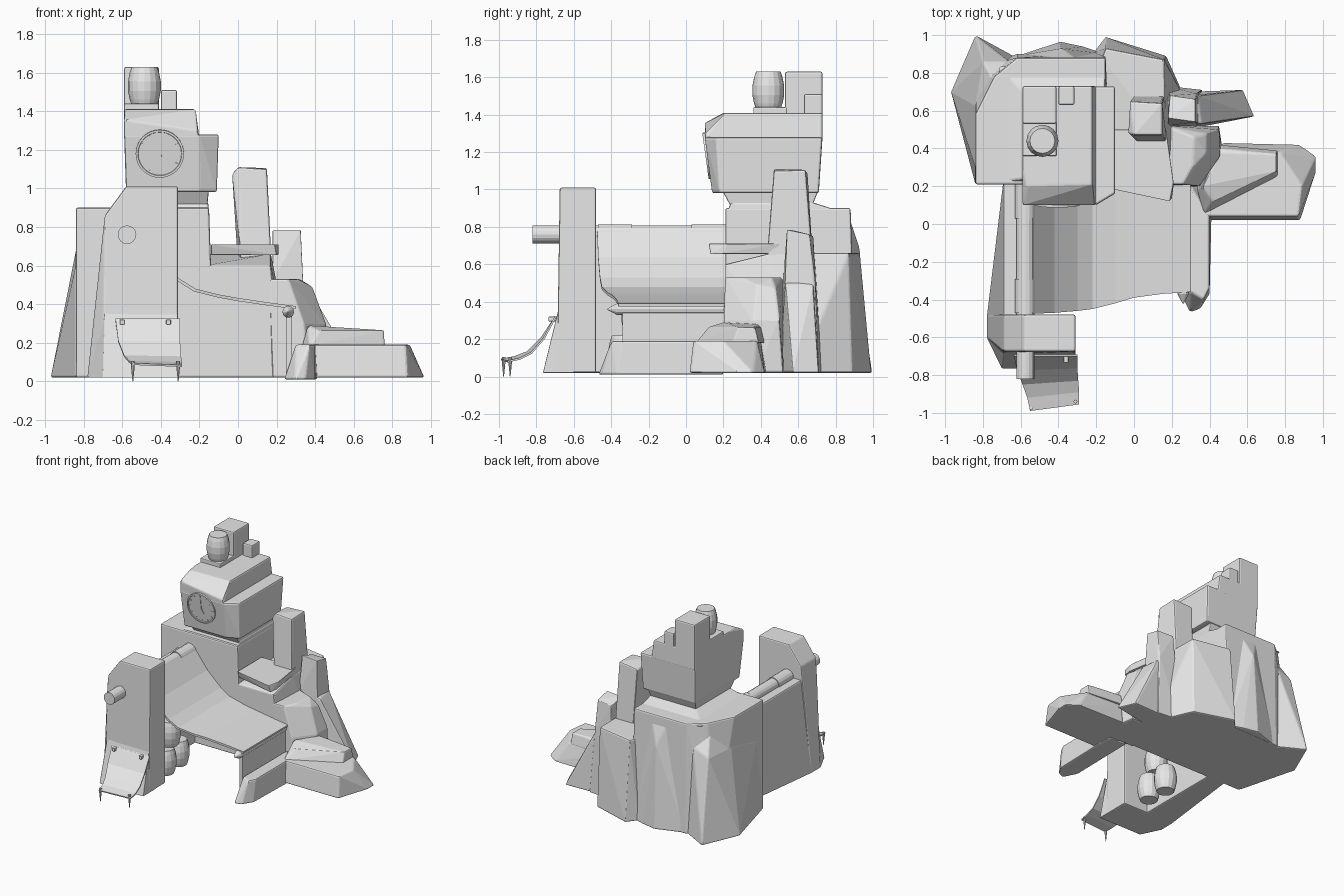
import bpy, bmesh, math
from mathutils import Matrix

stone = bpy.data.materials.new("plain grey")
stone.diffuse_color = (0.8, 0.8, 0.8, 1)


def add(name, bm, bevel=0.0):
    bmesh.ops.recalc_face_normals(bm, faces=bm.faces)
    me = bpy.data.meshes.new(name)
    bm.to_mesh(me)
    bm.free()
    ob = bpy.data.objects.new(name, me)
    bpy.context.collection.objects.link(ob)
    me.materials.append(stone)
    if bevel:
        m = ob.modifiers.new("bevel", "BEVEL")
        m.width, m.segments = bevel, 2
        m.limit_method, m.angle_limit = "ANGLE", math.radians(20)
    return ob


def hull(name, pts, bevel=0.01):
    """Faceted rock: convex hull of a few corner points."""
    bm = bmesh.new()
    for p in pts:
        bm.verts.new(p)
    bmesh.ops.convex_hull(bm, input=bm.verts[:])
    loose = [v for v in bm.verts if not v.link_faces]
    bmesh.ops.delete(bm, geom=loose, context="VERTS")
    bmesh.ops.dissolve_limit(bm, angle_limit=math.radians(4), verts=bm.verts[:], edges=bm.edges[:])
    return add(name, bm, bevel)


def ring(z, *xy):
    return [(x, y, z) for x, y in xy]


def box(name, x0, x1, y0, y1, z0, z1, bevel=0.01):
    c = ((x0, y0), (x1, y0), (x1, y1), (x0, y1))
    return hull(name, ring(z0, *c) + ring(z1, *c), bevel)


def lathe(name, profile, matrix, sides=16):
    """Closed turned shape about local z from (radius, z) pairs."""
    bm = bmesh.new()
    rings = []
    for r, z in profile:
        rings.append([bm.verts.new((r * math.cos(2 * math.pi * i / sides),
                                    r * math.sin(2 * math.pi * i / sides), z)) for i in range(sides)])
    for a, b in zip(rings, rings[1:]):
        for i in range(sides):
            j = (i + 1) % sides
            bm.faces.new((a[i], a[j], b[j], b[i]))
    bm.faces.new(rings[0][::-1])
    bm.faces.new(rings[-1])
    bm.transform(matrix)
    return add(name, bm)


def along_y(x, y, z):
    return Matrix.Translation((x, y, z)) @ Matrix.Rotation(-math.pi / 2, 4, "X")


def barrel(name, x, y, z):
    lathe(name, [(.066, 0), (.076, .03), (.085, .075), (.085, .125), (.076, .17), (.066, .2)],
          Matrix.Translation((x, y, z)))


# Main back rock with two spurs at its foot
hull("main_rock",
     ring(.90, (-.84, .21), (-.84, .58), (-.74, .78), (-.62, .88), (-.15, .88), (-.15, .21))
     + ring(.02, (-.84, .21), (-.84, .82), (-.62, .90), (-.15, .91), (-.12, .21)))
hull("left_rock_spur",
     [(-.84, .3, .6), (-.84, .62, .68), (-.80, .86, .66), (-.66, .86, .72), (-.74, .75, .85)]
     + ring(.02, (-.84, .21), (-.97, .7), (-.84, 1.0), (-.74, .92), (-.62, .88)))
hull("back_rock_spur",
     [(-.45, .87, .86), (-.3, .87, .86), (-.38, .93, .68)]
     + ring(.02, (-.62, .89), (-.39, .965), (-.27, .94), (-.15, .9)))
# Lower right part of the rock
hull("right_rock",
     ring(.60, (-.17, .21), (.17, .21)) + ring(.66, (-.17, .88), (.16, .87), (.17, .45)) + [(-.15, .93, .66)]
     + ring(.02, (-.22, .9), (-.17, .21), (.22, .21), (.30, .6), (.19, .78), (.17, .89), (-.15, .99)))
# Rounded lump below the ledge
hull("rock_lump",
     ring(.53, (.16, .21), (.26, .21), (.31, .3), (.32, .46), (.17, .52)) + [(.385, .38, .49), (.385, .48, .47)]
     + ring(.3, (.18, .2), (.34, .2), (.455, .36), (.45, .5))
     + ring(.02, (.18, .2), (.38, .2), (.47, .38), (.45, .52), (.17, .52)))
# Upright shard and its spur to the right
hull("rock_shard",
     [(.18, .56, .785), (.325, .54, .785), (.325, .66, .76), (.19, .68, .75)]
     + ring(.52, (.18, .52), (.33, .52), (.33, .69), (.18, .69))
     + ring(.02, (.18, .5), (.36, .51), (.36, .71), (.18, .73)))
hull("rock_spur",
     [(.3, .53, .52), (.36, .53, .49), (.34, .68, .49), (.3, .68, .52), (.45, .56, .3), (.43, .68, .3)]
     + ring(.02, (.28, .5), (.64, .57), (.58, .71), (.28, .7)))
# Tall stone pillar and ledge
hull("stone_pillar",
     [(-.03, .48, 1.07), (.0, .47, 1.11), (.15, .47, 1.10), (.15, .64, 1.105), (-.02, .65, 1.09)]
     + ring(.6, (.02, .43), (.175, .43), (.16, .68), (.0, .68)))
hull("stone_ledge",
     ring(.71, (-.14, .19), (.19, .12), (.21, .22), (.17, .5), (-.14, .5))
     + ring(.655, (-.14, .21), (.2, .13), (.21, .2), (.16, .5), (-.14, .5)), .006)

# Low star-shaped rocks at the front right
hull("right_foot_rock",
     ring(.19, (.36, .04), (.87, .04), (.89, .2), (.77, .38), (.45, .4))
     + ring(.02, (.38, .02), (.88, .02), (.965, .28), (.965, .36), (.88, .42), (.78, .39), (.47, .43), (.3, .2)))
hull("upper_foot_slab",
     ring(.265, (.42, .12), (.46, .4), (.755, .37), (.755, .28)) + [(.36, .2, .29), (.46, .38, .28)]
     + ring(.18, (.37, .05), (.33, .19), (.46, .42), (.76, .39), (.76, .25)), .008)
hull("front_foot_rock",
     ring(.19, (.3, -.36), (.37, -.40), (.4, -.34), (.4, .04), (.3, .2))
     + ring(.01, (.24, -.36), (.295, -.47), (.35, -.45), (.4, -.37), (.41, .03), (.4, .2), (.25, .2)))

# Side wall and front pillar with flared foot
hull("side_wall",
     ring(.75, (-.69, -.5), (-.53, -.5), (-.53, .24), (-.69, .24))
     + ring(.02, (-.78, -.5), (-.53, -.5), (-.53, .24), (-.69, .24)))
hull("front_pillar",
     [(x, y, z) for y in (-.675, -.48) for x, z in ((-.31, 1.01), (-.58, 1.01), (-.69, .86))]
     + ring(.02, (-.31, -.69), (-.70, -.69), (-.78, -.60), (-.78, -.48), (-.31, -.48)))
hull("pillar_foot",
     ring(.36, (-.315, -.682), (-.69, -.682), (-.69, -.6), (-.32, -.6))
     + ring(.02, (-.31, -.765), (-.70, -.765), (-.78, -.60), (-.31, -.6)), .004)

# Pipe through the pillar, with collars on the wall
lathe("pipe", [(.048, 0), (.048, 1.03)], along_y(-.575, -.82, .76))
for k, y in enumerate((-.47, .03)):
    lathe("pipe_collar_%d" % (k + 1), [(.054, 0), (.054, .18)], along_y(-.575, y, .76))

# Curved ramp between wall and rocks: x, z, front y
bm = bmesh.new()
prof = [(-.535, .79, -.475), (-.42, .64, -.47), (-.30, .53, -.46), (-.22, .48, -.45),
        (-.1, .45, -.42), (0, .432, -.39), (.15, .41, -.37), (.3, .39, -.36)]
edge = [(bm.verts.new((x, y, z)), bm.verts.new((x, .22, z))) for x, z, y in prof]
for a, b in zip(edge, edge[1:]):
    bm.faces.new((a[0], b[0], b[1], a[1]))
ramp = add("curved_ramp", bm)
s = ramp.modifiers.new("thickness", "SOLIDIFY")
s.thickness, s.offset = .016, -1
# Ramp edge log with pointed tip, and support panel
lathe("ramp_edge_log", [(.004, -.42), (.03, -.37), (.03, .22)], along_y(.26, 0, .36), 12)
box("ramp_support", .248, .28, -.34, .22, .04, .38, .004)

# Barrels stored below the ramp
for k, (x, y, z) in enumerate(((-.42, -.33, .02), (-.43, -.15, .02), (-.43, -.26, .22))):
    barrel("stored_barrel_%d" % (k + 1), x, y, z)

# Tower neck and head
hull("tower_neck_base",
     ring(.88, (-.72, .22), (-.15, .22), (-.15, .84), (-.72, .84))
     + ring(.93, (-.57, .24), (-.155, .24), (-.155, .68), (-.57, .68)))
hull("tower_neck",
     ring(.90, (-.56, .245), (-.16, .245), (-.16, .67), (-.56, .67))
     + ring(1.0, (-.58, .19), (-.15, .19), (-.15, .71), (-.58, .71)), .006)
hull("tower_head",
     ring(.98, (-.58, .14), (-.2, .14), (-.11, .18), (-.11, .71), (-.58, .71))
     + ring(1.28, (-.59, .10), (-.2, .10), (-.1, .16), (-.1, .73), (-.59, .73)), .012)
hull("tower_cap",
     [(-.59, .10, 1.355), (-.21, .10, 1.30)]
     + ring(1.26, (-.59, .103), (-.2, .103), (-.2, .73), (-.59, .73))
     + ring(1.41, (-.57, .2), (-.22, .21), (-.22, .73), (-.59, .73), (-.59, .3)))
# Blocks and barrel on the roof
box("roof_block_tall", -.59, -.41, .53, .73, 1.38, 1.63)
box("roof_block_small", -.40, -.315, .63, .73, 1.38, 1.51)
box("barrel_base", -.59, -.41, .36, .54, 1.38, 1.44, .006)
barrel("roof_barrel", -.485, .44, 1.43)

# Clock face, tilted with the front of the head
tilt = Matrix.Translation((-.405, .112, 1.18)) @ Matrix.Rotation(math.radians(98), 4, "X")
lathe("clock_face", [(.125, -.01), (.125, .008), (.114, .008), (.112, .003)], tilt, 32)


def bar(name, angle, r0, r1, w, h):
    bm = bmesh.new()
    bmesh.ops.create_cube(bm, size=1)
    bm.transform(tilt @ Matrix.Rotation(angle, 4, "Z") @ Matrix.Translation((0, (r0 + r1) / 2, h))
                 @ Matrix.Diagonal((w, r1 - r0, .006, 1)))
    add(name, bm)


for i in range(12):
    bar("clock_tick_%d" % (i + 1), i * math.pi / 6, .095, .108, .004, .003)
bar("clock_long_hand", 0, -.005, .08, .006, .004)
bar("clock_short_hand", math.radians(-155), -.005, .045, .007, .005)

# Hanging hide on the pillar front, held by bolts, with spikes
bm = bmesh.new()
rows = [((-.635, -.70, .325), (-.30, -.70, .325)), ((-.62, -.775, .21), (-.30, -.765, .205)),
        ((-.59, -.85, .135), (-.295, -.83, .13)), ((-.565, -.92, .108), (-.29, -.89, .10)),
        ((-.55, -.99, .095), (-.29, -.955, .085))]
vs = [[bm.verts.new(p) for p in r] for r in rows]
for a, b in zip(vs, vs[1:]):
    bm.faces.new((a[0], b[0], b[1], a[1]))
hide = add("hanging_hide", bm)
hide.modifiers.new("thickness", "SOLIDIFY").thickness = .01
for k, x in enumerate((-.60, -.36)):
    box("hide_bolt_%d" % (k + 1), x - .012, x + .012, -.735, -.68, .295, .32, .003)
for k, (x, y) in enumerate(((-.545, -.975), (-.31, -.94))):
    lathe("hide_spike_%d" % (k + 1), [(.002, 0), (.01, .08), (.01, .105)], Matrix.Translation((x, y, 0)), 8)
